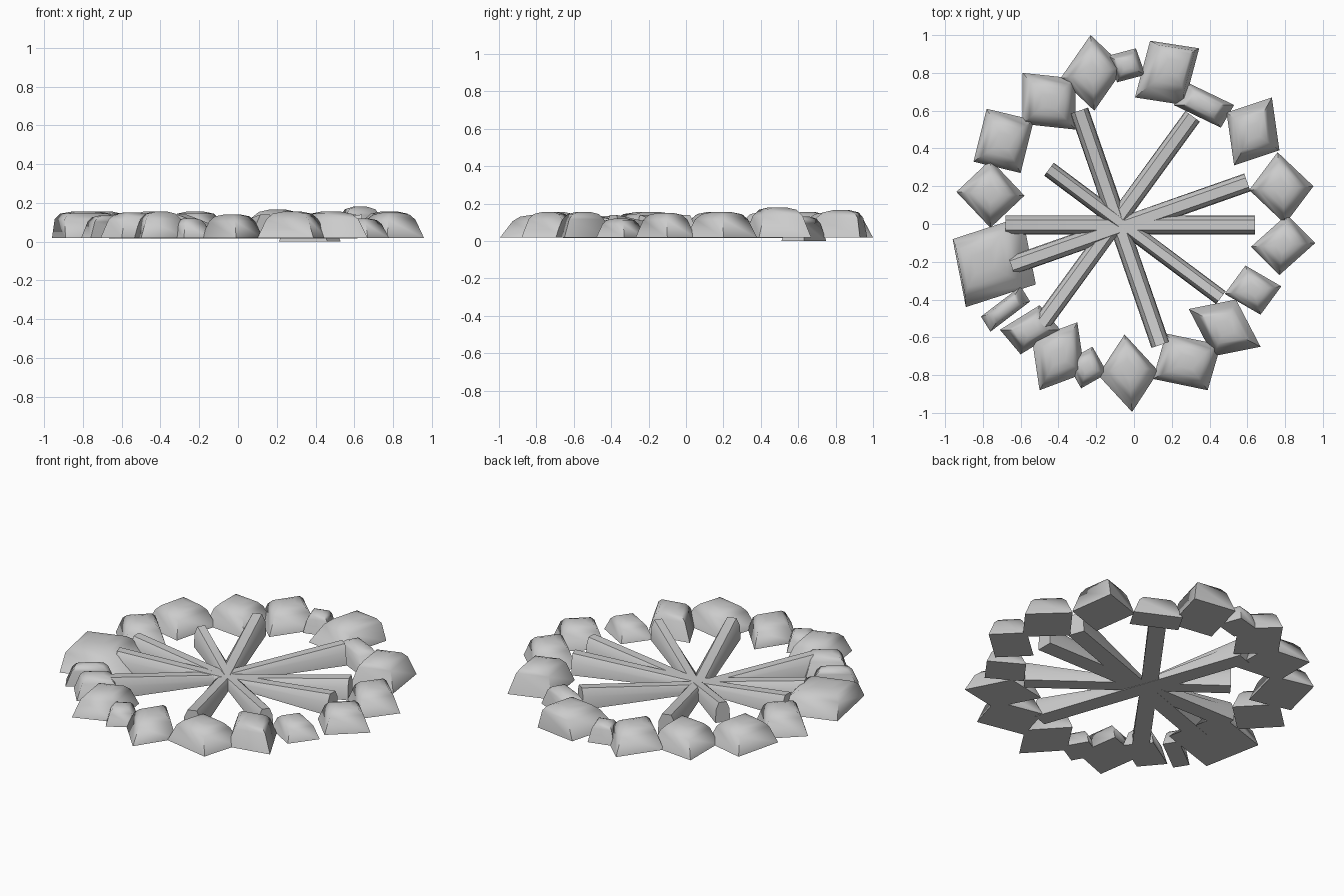
import bpy, bmesh, math
from mathutils import Vector

if "Cube" in bpy.data.objects:
    bpy.data.objects.remove(bpy.data.objects["Cube"])


def loft(name, rings, angle):
    """Solid skinned through rings of equal point count, capped both ends."""
    bm = bmesh.new()
    vr = [[bm.verts.new(p) for p in ring] for ring in rings]
    n = len(rings[0])
    for a, b in zip(vr, vr[1:]):
        for i in range(n):
            j = (i + 1) % n
            bm.faces.new((a[i], a[j], b[j], b[i]))
    bm.faces.new(vr[0][::-1])
    bm.faces.new(vr[-1])
    bmesh.ops.recalc_face_normals(bm, faces=bm.faces)
    me = bpy.data.meshes.new(name)
    bm.to_mesh(me)
    bm.free()
    ob = bpy.data.objects.new(name, me)
    bpy.context.collection.objects.link(ob)
    bpy.context.view_layer.objects.active = ob
    ob.select_set(True)
    bpy.ops.object.shade_smooth_by_angle(angle=math.radians(angle))
    ob.select_set(False)
    return ob


# Ring stones: centre x, y, two half diagonals, top height
stones = [
    (-.22, .80, -.01, .20, .17, .03, .155),
    (-.04, .84, .05, .09, .10, -.05, .13),
    (.175, .80, -.09, .17, .17, .13, .165),
    (.37, .63, -.09, .12, .16, .00, .13),
    (.63, .49, .10, .18, .14, -.10, .18),
    (.78, .19, -.02, .19, .17, .01, .155),
    (.79, -.11, .02, .16, .17, .01, .15),
    (.63, -.35, -.04, .13, .15, .02, .12),
    (.48, -.55, .06, .15, .19, -.10, .155),
    (.28, -.73, -.11, .15, .18, .09, .155),
    (-.03, -.79, -.02, .205, .16, .01, .14),
    (-.25, -.76, .03, .11, .11, -.03, .12),
    (-.40, -.70, .10, .18, .14, -.09, .155),
    (-.55, -.56, .05, .13, .16, .00, .15),
    (-.68, -.45, .08, .12, .13, .04, .135),
    (-.74, -.20, -.22, .12, .15, .24, .155),
    (-.76, .16, .00, .18, .18, -.01, .155),
    (-.69, .44, -.09, .17, .16, .11, .155),
    (-.45, .65, -.14, .15, .14, .12, .155),
]
# stones whose top leans sideways: top offset x, y
lean = {16: (-.06, .0), 3: (.03, .03), 11: (.0, .02)}

for k, (cx, cy, ax, ay, bx, by, h) in enumerate(stones, 1):
    z0 = 0.0 if k == 4 else 0.018
    lx, ly = lean.get(k, (0, 0))
    corners = [(ax, ay), (bx, by), (-ax, -ay), (-bx, -by)]
    rings = []
    # base, shoulder and small domed top
    for s, t in ((1.0, 0.0), (0.74, 0.72), (0.56, 0.92), (0.26, 1.0)):
        rings.append([(cx + x * s + lx * t, cy + y * s + ly * t,
                       z0 + (h - z0) * t) for x, y in corners])
    loft(f"ring_stone_{k}", rings, 75)

# Firewood logs: end to end, width; tops dip where the logs cross
logs = [
    ((-.29, .60), (.14, -.64), .10),
    ((.31, .57), (-.49, -.53), .095),
    ((.60, .22), (-.65, -.22), .10),
    ((-.68, -.005), (.64, -.005), .10),
    ((-.45, .29), (.46, -.39), .085),
]
hub = Vector((-.06, -.02))
for k, (p, q, w) in enumerate(logs):
    p, q = Vector(p), Vector(q)
    d = (q - p).normalized()
    side = Vector((-d.y, d.x))
    mid = p + d * (hub - p).dot(d)
    z0 = 0.015 + 0.001 * k
    rings = []
    for c, h in ((p, .14), (mid, .055), (q, .14)):
        prof = [(-.5, z0), (.5, z0), (.46, z0 + (h - z0) * .65),
                (.26, h), (-.26, h), (-.46, z0 + (h - z0) * .65)]
        rings.append([(c.x + side.x * w * u, c.y + side.y * w * u, z)
                      for u, z in prof])
    loft(f"firewood_log_{k + 1}", rings, 40)
